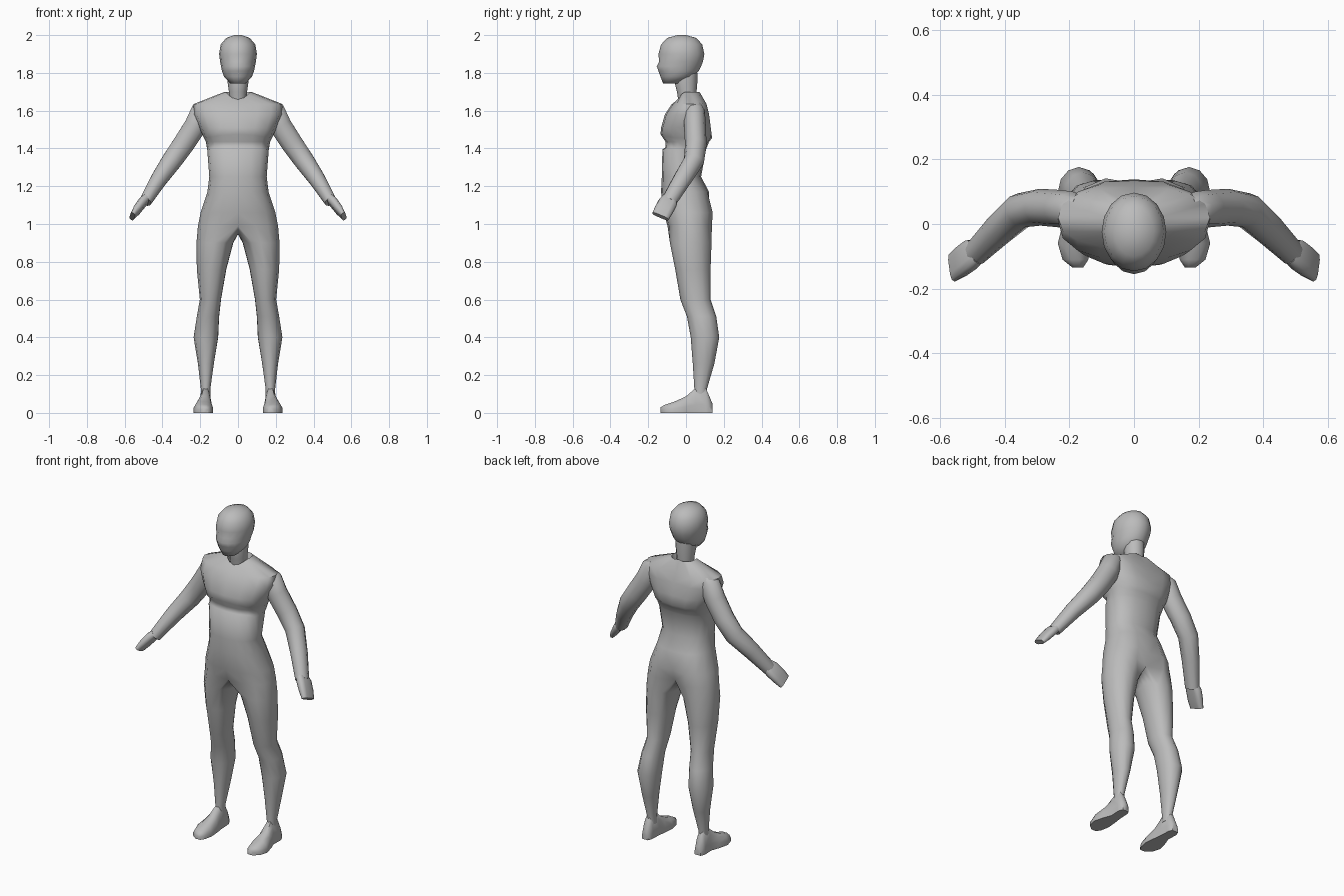
import bpy, bmesh
from math import sin, cos, pi, radians
from mathutils import Vector

cube = bpy.data.objects.get("Cube")
if cube:
    bpy.data.objects.remove(cube)

GREY = (0.5, 0.5, 0.5, 1)
clay = bpy.data.materials.new("clay_grey")
clay.use_nodes = True
clay.diffuse_color = GREY
clay.node_tree.nodes["Principled BSDF"].inputs["Base Color"].default_value = GREY


def power(v, e):
    return abs(v) ** e * (1 if v >= 0 else -1)


def bridge(bm, a, b, closed=True):
    n = len(a)
    for i in range(n if closed else n - 1):
        j = (i + 1) % n
        bm.faces.new((a[i], a[j], b[j], b[i]))


def finish(bm, name, mirror=True, angle=60):
    bmesh.ops.recalc_face_normals(bm, faces=bm.faces)
    mesh = bpy.data.meshes.new(name)
    bm.to_mesh(mesh)
    bm.free()
    mesh.materials.append(clay)
    obj = bpy.data.objects.new(name, mesh)
    bpy.context.collection.objects.link(obj)
    if mirror:
        mod = obj.modifiers.new("mirror", 'MIRROR')
        mod.use_clip = True
        mod.merge_threshold = 0.001
    bpy.ops.object.select_all(action='DESELECT')
    obj.select_set(True)
    bpy.context.view_layer.objects.active = obj
    bpy.ops.object.shade_smooth_by_angle(angle=radians(angle))
    return obj


def loft(name, rings, mirror=True, angle=60):
    bm = bmesh.new()
    loops = [[bm.verts.new(p) for p in ring] for ring in rings]
    for a, b in zip(loops, loops[1:]):
        bridge(bm, a, b)
    bm.faces.new(loops[0])
    bm.faces.new(loops[-1])
    return finish(bm, name, mirror, angle)


def level_ring(z, rx, yf, yb, n=16):
    cy, ry = (yf + yb) / 2, (yb - yf) / 2
    return [(rx * cos(2 * pi * i / n), cy + ry * sin(2 * pi * i / n), z) for i in range(n)]


def tube(name, stations, wide, exponent=1.0, n=10):
    """Rings across a path; each station is a centre, half width and half thickness."""
    pts = [Vector(s[:3]) for s in stations]
    rings = []
    for i, s in enumerate(stations):
        t = (pts[min(i + 1, len(pts) - 1)] - pts[max(i - 1, 0)]).normalized()
        u = (Vector(wide) - t * t.dot(Vector(wide))).normalized()
        v = t.cross(u)
        rings.append([pts[i] + u * s[3] * power(cos(2 * pi * k / n), exponent)
                      + v * s[4] * power(sin(2 * pi * k / n), exponent) for k in range(n)])
    return loft(name, rings)


# Torso and legs: one half, mirrored
HALF, INNER = 9, 7
# height, half width, front, back, throat dip, back groove
torso = [
    (1.64, .045, -.03, .05, .02, 0),
    (1.70, .07, -.04, .075, .04, .01),
    (1.635, .235, -.075, .115, 0, .02),
    (1.58, .235, -.112, .13, 0, .015),
    (1.51, .205, -.132, .14, 0, .01),
    (1.455, .18, -.135, .138, -.02, 0),
    (1.435, .17, -.108, .122, 0, 0),
    (1.405, .165, -.11, .11, 0, 0),
    (1.395, .163, -.125, .106, 0, 0),
    (1.25, .152, -.128, .08, 0, 0),
    (1.17, .162, -.132, .122, 0, 0),
    (1.06, .198, -.118, .15, 0, .025),
    (0.99, .212, -.098, .145, 0, .04),
]
# height, inner side, outer side, front, back
legs = [
    (.90, .025, .22, -.085, .135),
    (.76, .062, .218, -.057, .13),
    (.60, .09, .202, -.03, .13),
    (.51, .10, .218, .005, .16),
    (.40, .105, .235, .025, .176),
    (.26, .128, .212, .036, .15),
    (.13, .146, .197, .044, .112),
    (.08, .146, .197, .044, .112),
]
bm = bmesh.new()
loops = []
for z, rx, yf, yb, dip, groove in torso:
    loop = []
    for i in range(HALF):
        a = -pi / 2 + pi * i / (HALF - 1)
        x = 0 if i in (0, HALF - 1) else rx * power(cos(a), .85)
        y = (yf + yb) / 2 + (yb - yf) / 2 * power(sin(a), .85)
        if i == HALF - 1:
            y -= groove
        loop.append(bm.verts.new((x, y, z - dip * max(0, -sin(a)) ** 3)))
    loops.append(loop)
for a, b in zip(loops, loops[1:]):
    bridge(bm, a, b, closed=False)
# Crotch seam closes the half ring so that the leg can continue from it
front, back = loops[-1][0].co, loops[-1][-1].co
seam = []
for k in range(1, INNER + 1):
    p = back.lerp(front, k / (INNER + 1))
    p.z -= .045 * sin(pi * k / (INNER + 1))
    seam.append(bm.verts.new(p))
previous = loops[-1] + seam
for z, xin, xout, yf, yb in legs:
    angles = [radians(-120 + 240 * i / (HALF - 1)) for i in range(HALF)]
    angles += [radians(120 + 120 * k / (INNER + 1)) for k in range(1, INNER + 1)]
    ring = [bm.verts.new(((xin + xout) / 2 + (xout - xin) / 2 * cos(a),
                          (yf + yb) / 2 + (yb - yf) / 2 * sin(a), z)) for a in angles]
    bridge(bm, previous, ring)
    previous = ring
bm.faces.new(previous)
finish(bm, "torso_and_legs")

# Head and neck
head = [(1.745, .042, -.122, -.02), (1.78, .074, -.135, .04), (1.81, .085, -.146, .068),
        (1.835, .09, -.155, .08), (1.86, .095, -.142, .09), (1.90, .1, -.146, .097),
        (1.95, .092, -.132, .086), (1.985, .062, -.10, .055), (2.0, .02, -.045, .0)]
loft("head", [level_ring(*r) for r in head], mirror=False, angle=80)
neck = [(1.62, .045, -.035, .05), (1.70, .048, -.048, .056),
        (1.75, .055, -.06, .06), (1.80, .055, -.05, .06)]
loft("neck", [level_ring(*r, n=12) for r in neck], mirror=False)

# Arms and hands
tube("arms", [(.17, .045, 1.63, .04, .03), (.19, .045, 1.60, .055, .06),
              (.225, .047, 1.52, .058, .062), (.29, .052, 1.42, .057, .06),
              (.35, .042, 1.335, .055, .056), (.42, -.02, 1.235, .05, .046),
              (.49, -.09, 1.12, .042, .034)], (0, 1, 0))
tube("hands", [(.485, -.085, 1.135, .04, .022), (.505, -.095, 1.115, .05, .024),
               (.535, -.117, 1.075, .05, .022), (.56, -.135, 1.04, .047, .014)],
     (-.02, -.09, .05), exponent=.6)

# Feet: flat-soled rings from heel to toe
feet = [(.14, .155, .195, .05), (.12, .146, .204, .1), (.105, .145, .206, .135),
        (.05, .142, .203, .135), (0, .135, .222, .09), (-.06, .13, .237, .062),
        (-.11, .14, .222, .045), (-.135, .157, .19, .03)]
rings = []
for y, xin, xout, top in feet:
    ring = []
    for k in range(12):
        a = 2 * pi * (k + .5) / 12
        ring.append(((xin + xout) / 2 + (xout - xin) / 2 * power(cos(a), .8), y,
                     .012 + (top - .012) * sin(a) if sin(a) > 0 else .012 * (1 + power(sin(a), .01))))
    rings.append(ring)
loft("feet", rings)
